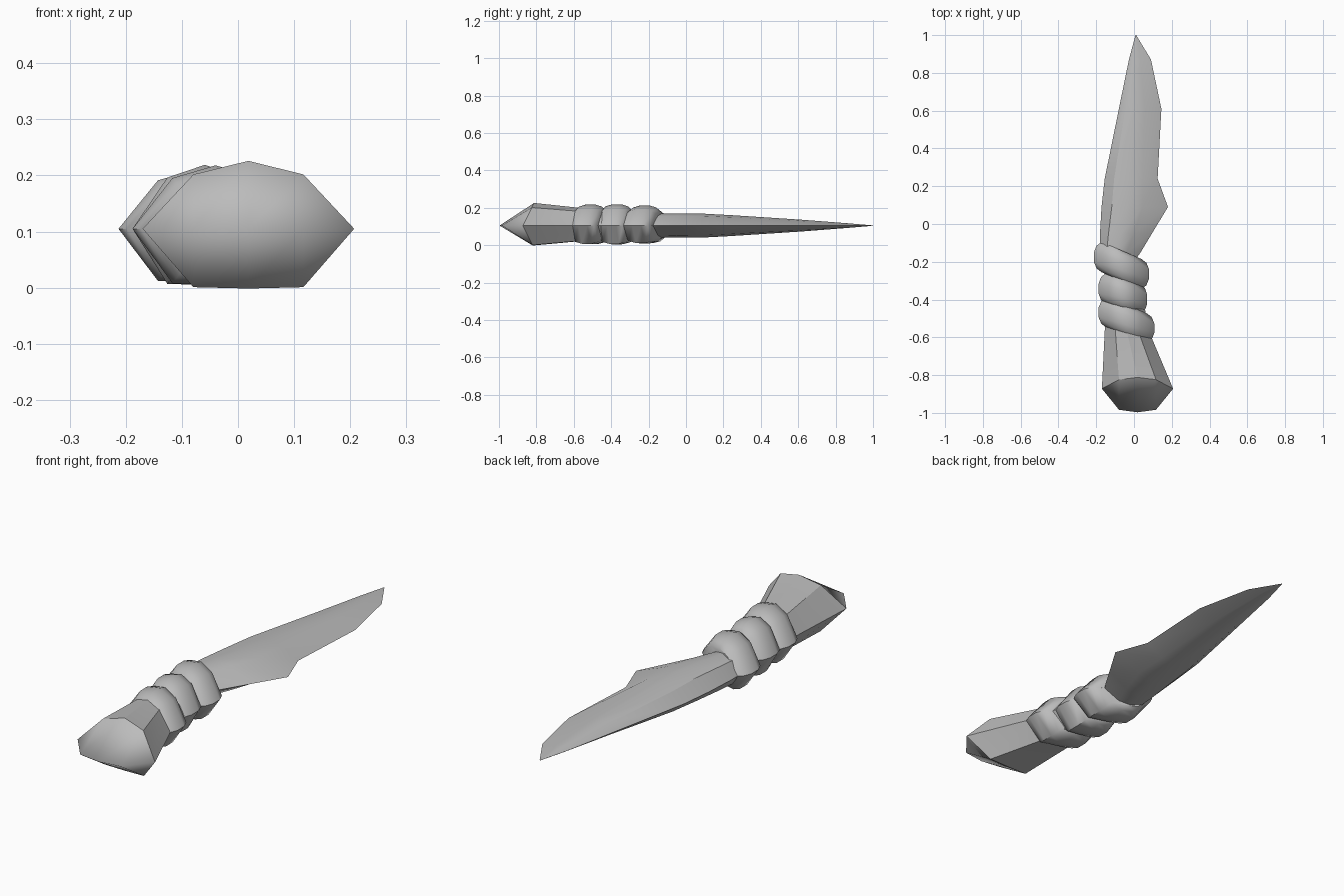
import bpy, bmesh, math

cube = bpy.data.objects.get("Cube")
if cube:
    bpy.data.objects.remove(cube)

MID = 0.105  # height of the centre plane

grey = bpy.data.materials.new("plain_grey")
grey.use_nodes = True
grey.diffuse_color = (0.5, 0.5, 0.5, 1)
grey.node_tree.nodes["Principled BSDF"].inputs["Base Color"].default_value = (0.5, 0.5, 0.5, 1)

# Eight-sided cross-section with a slightly flatter underside
SECTION = [(1, 0), (.52, .8), (0, 1), (-.52, .8), (-1, 0), (-.52, -.86), (0, -.88), (.52, -.86)]


def loft(name, rings, angle, caps=True):
    """Skin a list of equal-length point rings and shade by angle."""
    bm = bmesh.new()
    rows = [[bm.verts.new(p) for p in ring] for ring in rings]
    n = len(rows[0])
    for a, b in zip(rows, rows[1:]):
        for i in range(n):
            j = (i + 1) % n
            bm.faces.new((a[i], a[j], b[j], b[i]))
    if caps:
        bm.faces.new(rows[0])
        bm.faces.new(rows[-1])
    bmesh.ops.remove_doubles(bm, verts=bm.verts, dist=0.0005)
    bmesh.ops.recalc_face_normals(bm, faces=bm.faces)
    mesh = bpy.data.meshes.new(name)
    bm.to_mesh(mesh)
    bm.free()
    mesh.materials.append(grey)
    obj = bpy.data.objects.new(name, mesh)
    bpy.context.collection.objects.link(obj)
    bpy.context.view_layer.objects.active = obj
    for o in bpy.context.selected_objects:
        o.select_set(False)
    obj.select_set(True)
    bpy.ops.object.shade_smooth_by_angle(angle=math.radians(angle))
    return obj


def section(left, right, height, y_of):
    cx, rx = (left + right) / 2, (right - left) / 2
    return [(cx + rx * u, y_of(u, v), MID + height * v) for u, v in SECTION]


# Handle: flared butt tapering to the grip, hidden beneath the wraps
butt = section(-.17, .207, .121, lambda u, v: -.872 + .06 * abs(v))
grip = [section(l, r, h, lambda u, v, y=y: y)
        for y, l, r, h in [(-.57, -.155, .08, .095), (-.35, -.15, .04, .085), (-.18, -.16, .03, .07)]]
loft("handle", [butt] + grip, 15)

# Pommel: the butt ring closes onto a curved horizontal ridge
ridge = [(x, y if abs(v) > 0 else -.872, MID)
         for (x, _, _), (u, v) in zip(butt, SECTION)
         for y in [-.997 + .05 * u * u]]
loft("pommel", [butt, ridge], 150, caps=False)

# Three bulging slanted wraps
BULGE = [(-1, .72), (-.75, .9), (-.3, 1), (.3, 1), (.75, .9), (1, .72)]
for name, y, left, right, height, slant in [
        ("front_wrap", -.51, -.188, .108, .113, -.042),
        ("middle_wrap", -.37, -.188, .07, .114, -.028),
        ("rear_wrap", -.22, -.213, .08, .108, -.045)]:
    cx, rx = (left + right) / 2, (right - left) / 2
    rings = [section(cx - rx * s, cx + rx * s, height * s,
                     lambda u, v, t=t: y + slant * u + .08 * t) for t, s in BULGE]
    loft(name, rings, 50)

# Blade: station = y, spine x, ridge x, edge x, half thickness
stations = [(-.2, -.178, -.05, .0, .06), (-.15, -.18, -.04, .035, .064),
            (-.05, -.18, .0, .095, .065), (.09, -.172, .045, .18, .064),
            (.24, -.155, .045, .125, .056), (.61, -.08, .055, .145, .032),
            (.87, -.027, .035, .09, .012), (1.0, .008, .01, .012, .001)]
blade = []
for y, spine, rib, edge, h in stations:
    shoulder = spine + .25 * (rib - spine)
    upper = [(shoulder, .8 * h), ((shoulder + rib) / 2, h), (rib, .8 * h)]
    outline = [(spine, 0)] + upper + [(edge, 0)] + [(x, -z) for x, z in reversed(upper)]
    blade.append([(x, y, MID + z) for x, z in outline])
loft("blade", blade, 30)
